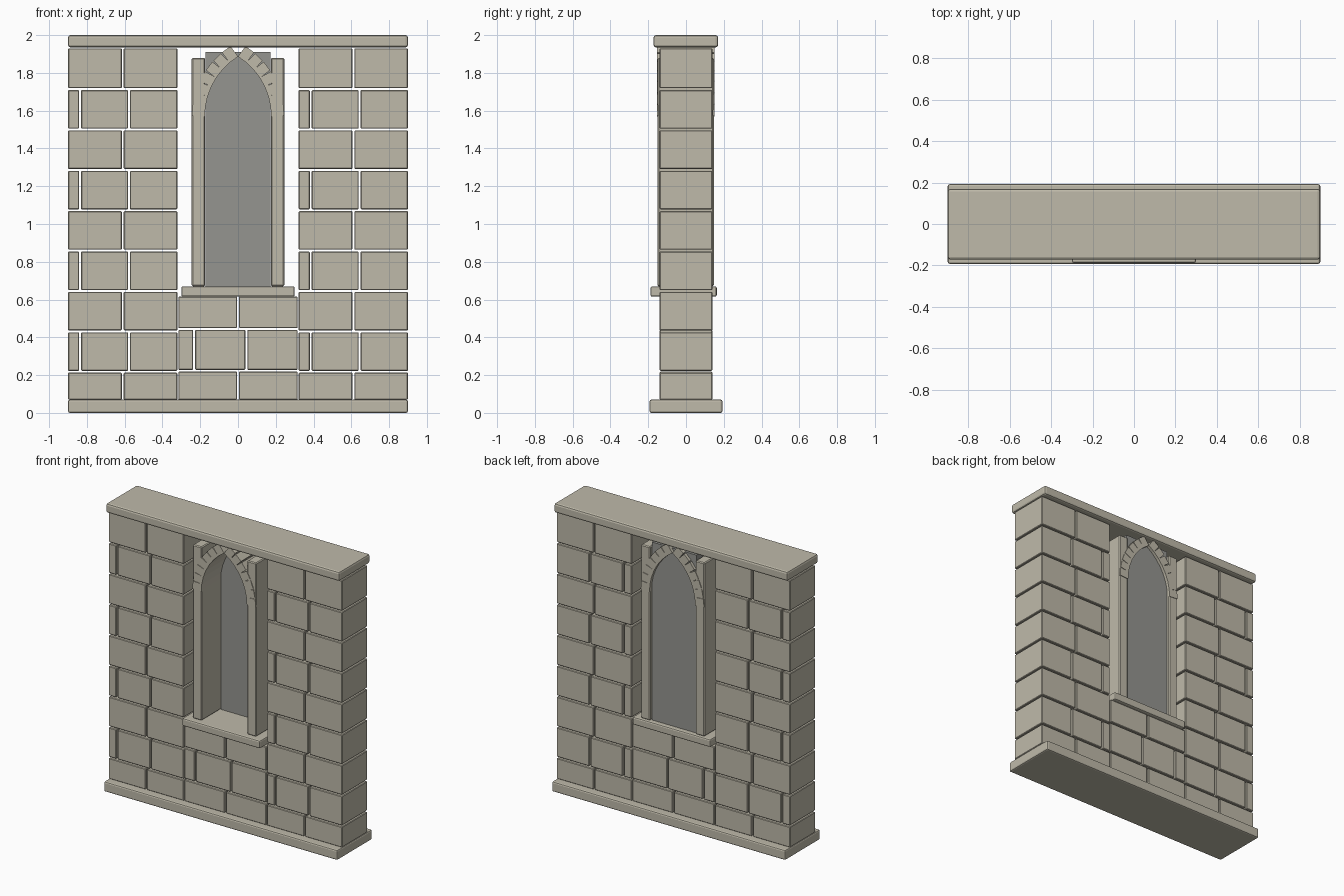
import bpy, math

if "Cube" in bpy.data.objects:
    bpy.data.objects.remove(bpy.data.objects["Cube"])

stone = bpy.data.materials.new("stone")
stone.diffuse_color = (0.52, 0.49, 0.40, 1)
stone.use_nodes = True
stone.node_tree.nodes["Principled BSDF"].inputs["Base Color"].default_value = stone.diffuse_color
dark = bpy.data.materials.new("dark_pane")
dark.diffuse_color = (0.30, 0.30, 0.28, 1)
dark.use_nodes = True
dark.node_tree.nodes["Principled BSDF"].inputs["Base Color"].default_value = dark.diffuse_color


def box(name, x0, x1, y0, y1, z0, z1, bevel=0.004, segments=1, mat=stone, tilt=0.0):
    """Bevelled box from its extents, optionally tilted about y."""
    bpy.ops.mesh.primitive_cube_add(
        size=1, location=((x0 + x1) / 2, (y0 + y1) / 2, (z0 + z1) / 2), rotation=(0, tilt, 0))
    ob = bpy.context.object
    ob.name = name
    ob.scale = (x1 - x0, y1 - y0, z1 - z0)
    bpy.ops.object.transform_apply(location=False, rotation=False, scale=True)
    ob.data.materials.append(mat)
    if bevel:
        m = ob.modifiers.new("bevel", 'BEVEL')
        m.width = bevel
        m.segments = segments
    return ob


def course(name, cuts, z0, z1):
    """Row of blocks between successive x cuts, leaving open joints."""
    for a, b in zip(cuts, cuts[1:]):
        box(name, a + GAP, b - GAP, -0.14, 0.14, z0 + GAP, z1 - GAP)


GAP = 0.005

# Base plinth and top coping
box("plinth", -0.9, 0.9, -0.193, 0.193, 0, 0.07, 0.01, 2)
box("coping", -0.9, 0.9, -0.172, 0.17, 1.935, 2.0, 0.013, 2)

# Side piers: nine courses in running bond
levels = [0.065] + [0.218 + 0.2137 * i for i in range(8)] + [1.935]
for i, (z0, z1) in enumerate(zip(levels, levels[1:])):
    for side, x in (("left", -0.905), ("right", 0.316)):
        cuts = [x, x + 0.295, x + 0.589] if i % 2 == 0 else [x, x + 0.069, x + 0.328, x + 0.589]
        course(side + "_pier_block", cuts, z0, z1)

# Wall beneath the window
course("apron_block", [-0.321, 0, 0.321], 0.065, 0.223)
course("apron_block", [-0.321, -0.232, 0.044, 0.321], 0.223, 0.444)
course("apron_block", [-0.321, 0, 0.321], 0.444, 0.62)

# Window sill, jambs and recessed pane
box("sill", -0.3, 0.3, -0.188, 0.163, 0.615, 0.67, 0.01, 2)
for side, s in (("left", -1), ("right", 1)):
    x = s * 0.21
    box(side + "_jamb", x - 0.035, x + 0.035, -0.15, 0.147, 0.67, 1.88, 0.006)
box("window_pane", -0.172, 0.172, 0.06, 0.13, 0.67, 1.91, 0, mat=dark)

# Pointed arch: voussoirs along two arcs meeting at the apex
SPRING, CENTRE, RADIUS, WIDTH, COUNT = 1.57, 0.196, 0.371, 0.068, 7
sweep = math.acos(CENTRE / RADIUS)
step = sweep / COUNT
mid = RADIUS + WIDTH / 2
length = RADIUS * step + 0.002
for side, s in (("left", -1), ("right", 1)):
    for i in range(COUNT):
        a = (i + 0.5) * step
        cx = s * (mid * math.cos(a) - CENTRE)
        cz = SPRING + mid * math.sin(a)
        box(side + "_voussoir", cx - WIDTH / 2, cx + WIDTH / 2, -0.154, 0.151,
            cz - length / 2, cz + length / 2, 0, tilt=-s * a)
